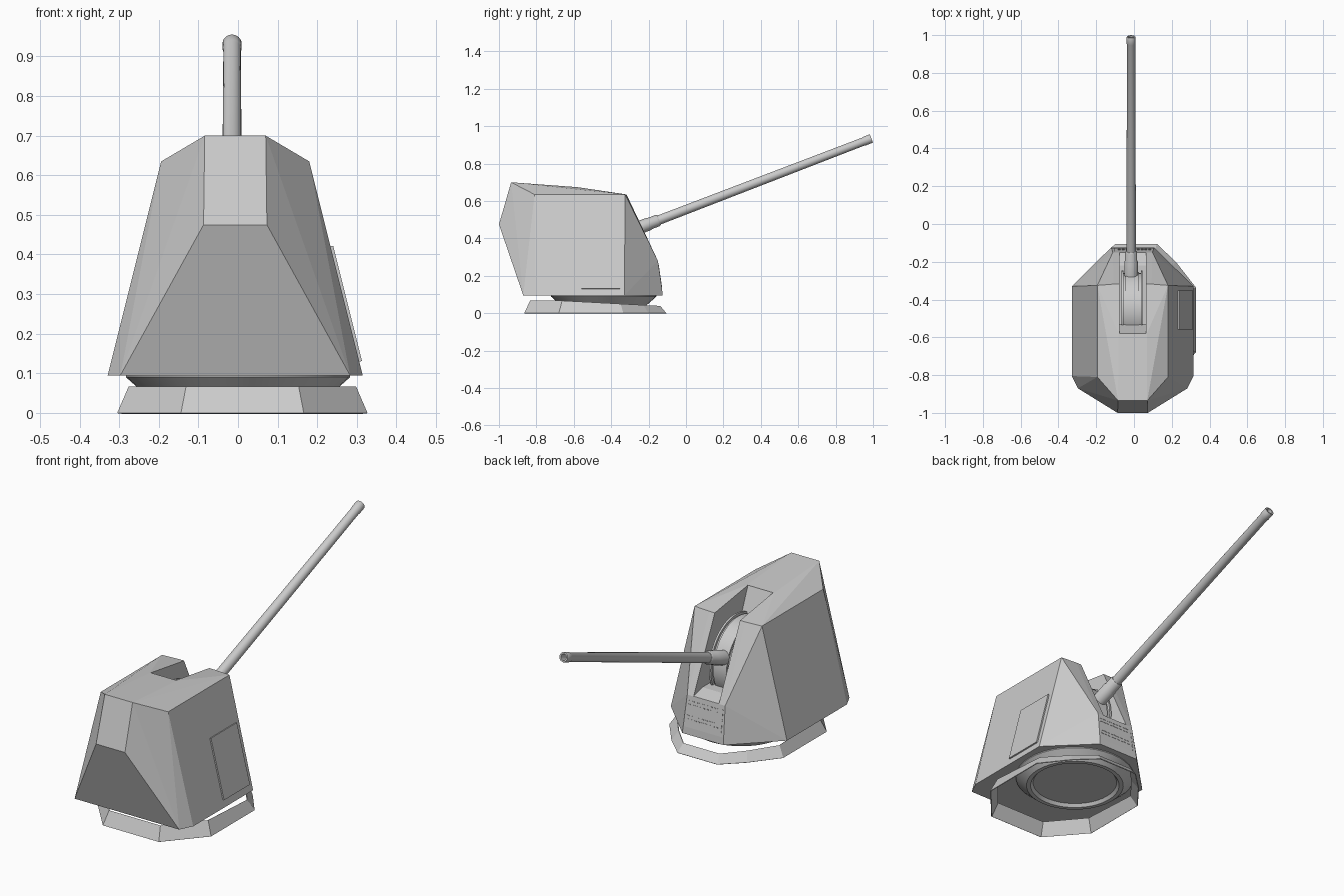
import bpy, bmesh, math
from mathutils import Matrix, Vector

if "Cube" in bpy.data.objects:
    bpy.data.objects.remove(bpy.data.objects["Cube"])

BX = -0.007                      # body centre line
PIVOT = Vector((-0.015, -0.45, 0.381))
ELEV = math.radians(21)


def finish(bm, name, smooth=False):
    bmesh.ops.recalc_face_normals(bm, faces=bm.faces)
    me = bpy.data.meshes.new(name)
    bm.to_mesh(me)
    bm.free()
    ob = bpy.data.objects.new(name, me)
    bpy.context.collection.objects.link(ob)
    bpy.context.view_layer.objects.active = ob
    if smooth:
        bpy.ops.object.select_all(action='DESELECT')
        ob.select_set(True)
        bpy.ops.object.shade_smooth_by_angle(angle=math.radians(35))
    return ob


def lathe(name, profile, sides, matrix):
    """Revolve (radius, height) points around z, then place with matrix."""
    bm = bmesh.new()
    vs = [bm.verts.new((r, 0, h)) for r, h in profile]
    es = [bm.edges.new(p) for p in zip(vs, vs[1:])]
    bmesh.ops.spin(bm, geom=vs + es, cent=(0, 0, 0), axis=(0, 0, 1),
                   angle=2 * math.pi, steps=sides, use_duplicate=False)
    bmesh.ops.remove_doubles(bm, verts=bm.verts, dist=1e-5)
    bm.transform(matrix)
    return finish(bm, name, True)


def boxes(name, items):
    """One object from (matrix, size) boxes."""
    bm = bmesh.new()
    for m, size in items:
        bmesh.ops.create_cube(bm, size=1, matrix=m @ Matrix.Diagonal((*size, 1)))
    return finish(bm, name)


# faceted turret shell: convex hull of mirrored corners
corners = [(.29, -.87, .095), (.322, -.805, .095), (.322, -.33, .095), (.115, -.125, .095),
           (.08, -1, .475), (.112, -.128, .13), (.105, -.15, .28),
           (.077, -.935, .70), (.187, -.81, .635), (.187, -.325, .635),
           (.075, -.58, .674), (.1, -.318, .635)]
bm = bmesh.new()
for x, y, z in corners:
    for s in (-1, 1):
        bm.verts.new((BX + s * x, y, z))
bmesh.ops.convex_hull(bm, input=bm.verts)
bmesh.ops.dissolve_limit(bm, angle_limit=math.radians(2), verts=bm.verts, edges=bm.edges)
shell = finish(bm, "turret_shell")

# elevation slot cut through roof and gun face
bm = bmesh.new()
slot = [(-.58, .8), (-.58, .672), (-.53, .55), (-.53, .30), (-.22, .30), (0, .24), (0, .8)]
f = bm.faces.new([bm.verts.new((BX - .07, y, z)) for y, z in slot])
ext = bmesh.ops.extrude_face_region(bm, geom=[f])
bmesh.ops.translate(bm, vec=(.14, 0, 0),
                    verts=[g for g in ext['geom'] if isinstance(g, bmesh.types.BMVert)])
cutter = finish(bm, "slot_cutter")
cutter.hide_render = True
mod = shell.modifiers.new("slot", 'BOOLEAN')
mod.operation = 'DIFFERENCE'
mod.object = cutter
bpy.context.view_layer.objects.active = shell
bpy.ops.object.modifier_apply(modifier=mod.name)
bpy.data.objects.remove(cutter)

# rotating gun shield with raised rims
lathe("gun_shield",
      [(0, -.056), (.203, -.056), (.203, -.046), (.19, -.046), (.19, -.036), (.197, -.036),
       (.197, .036), (.19, .036), (.19, .046), (.203, .046), (.203, .056), (0, .056)],
      48, Matrix.Translation((BX - .003, PIVOT.y, PIVOT.z)) @ Matrix.Rotation(math.pi / 2, 4, 'Y'))

# barrel with sleeve and hollow muzzle
aim = Matrix.Translation(PIVOT) @ Matrix.Rotation(ELEV - math.pi / 2, 4, 'X')
lathe("barrel", [(0, .1), (.026, .1), (.022, 1.50), (.024, 1.505), (.024, 1.54),
                 (.0225, 1.544), (.015, 1.544), (.015, 1.44), (0, 1.44)], 24, aim)
lathe("barrel_sleeve", [(0, .12), (.035, .12), (.035, .27), (.032, .275), (.032, .32),
                        (.027, .328), (0, .328)], 24, aim)

# turntable under the shell
lathe("turntable", [(0, .06), (.2, .06), (.212, .045), (.232, .045), (.283, .09), (.283, .097), (0, .097)],
      40, Matrix.Translation((0, -.44, 0)))

# ten-sided sloping deck collar, open inside
half = [(.155, -.865), (.316, -.68), (.316, -.335), (.21, -.2), (.11, -.105)]
loop = half + [(-x, y) for x, y in reversed(half)]
bm = bmesh.new()
low, top = [], []
for x, y in loop:
    d = Vector((x, y + .485))
    e = d * (1 - .034 / max(d.length, .316))
    z = .067 if y < -.6 else .067 - .028 * (y + .68) / .575
    low.append(bm.verts.new((x + .011, y, 0)))
    top.append(bm.verts.new((e.x + .011, e.y - .485, z)))
n = len(loop)
for i in range(n):
    j = (i + 1) % n
    bm.faces.new((low[i], low[j], top[j], top[i]))
collar = finish(bm, "deck_collar")
collar.modifiers.new("thickness", 'SOLIDIFY').thickness = .004

# access hatch on the sloping right side
tilt = math.atan2(.135, .54)
boxes("side_hatch", [(Matrix.Translation((BX + .277, -.455, .275)) @ Matrix.Rotation(-tilt, 4, 'Y'),
                      (.014, .205, .30))])

# rows of small slots on the gun-side panel
lean = Matrix.Rotation(math.atan2(.022, .15), 4, 'X')


def dash(x, z, w, h):
    y = -.128 - .022 * (z - .13) / .15
    return Matrix.Translation((BX + x, y, z)) @ lean, (w, .003, h)


items = [dash(-.07 + .02 * i, z, .013, .004) for z in (.255, .238, .185, .168) for i in range(9)]
items += [dash(-.095, .145 + .018 * i, .004, .012) for i in range(7)]
boxes("panel_slots", items)
